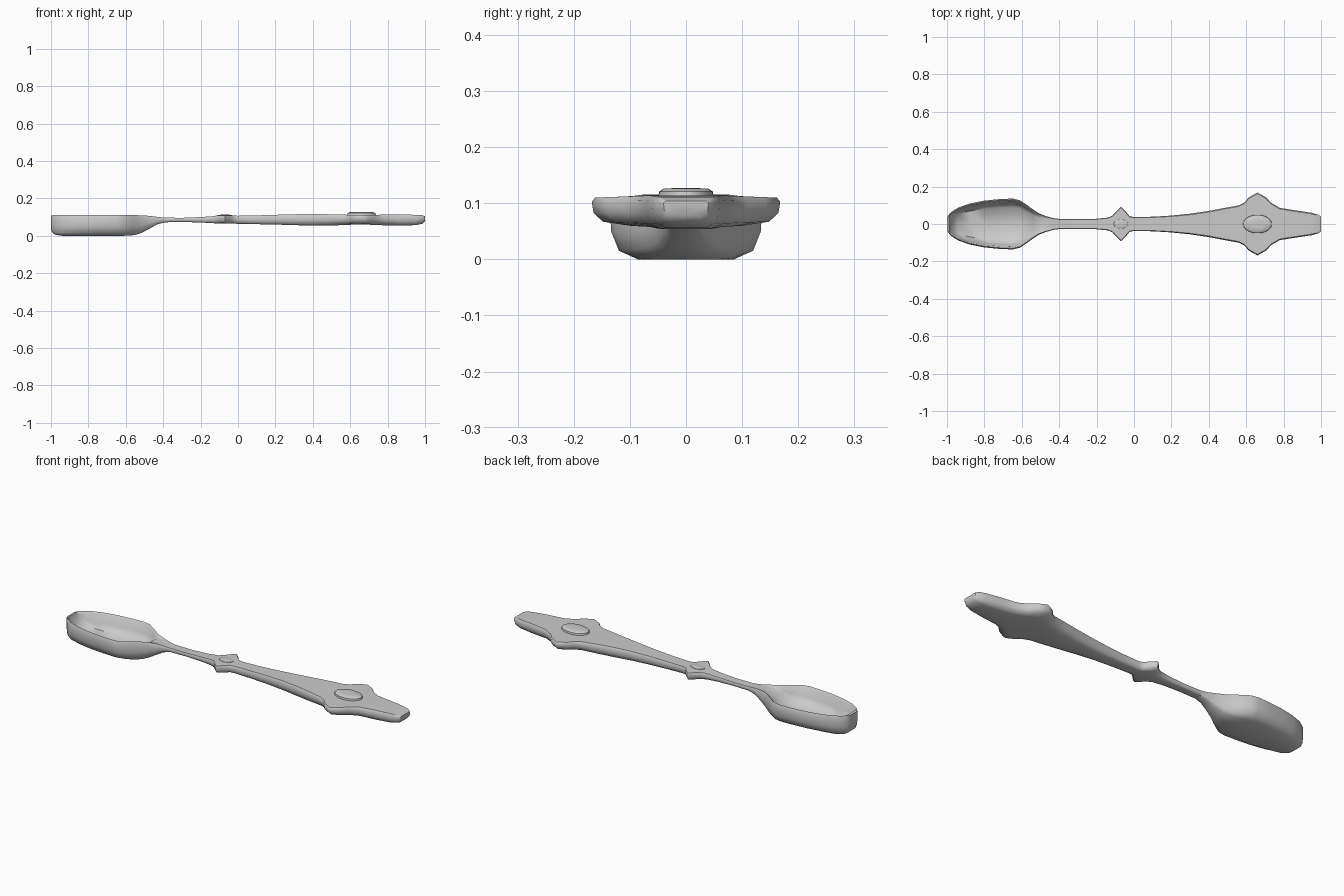
import bpy, bmesh, math


def finish(bm, name, angle=50):
    bmesh.ops.recalc_face_normals(bm, faces=bm.faces)
    me = bpy.data.meshes.new(name)
    bm.to_mesh(me)
    bm.free()
    ob = bpy.data.objects.new(name, me)
    bpy.context.collection.objects.link(ob)
    bpy.ops.object.select_all(action='DESELECT')
    ob.select_set(True)
    bpy.context.view_layer.objects.active = ob
    bpy.ops.object.shade_smooth_by_angle(angle=math.radians(angle))
    return ob


def section(w, top, bot, floor, flat):
    # half cross-section from bottom centre to top centre, then mirrored
    h = top - bot
    rim = max(w - 0.014, w * 0.85)
    half = [(0, bot), (w * flat, bot), (w * 0.88, bot + h * 0.14),
            (w * 0.98, bot + h * 0.45), (w, top - h * 0.15),
            (w - min(0.006, w * 0.1), top), (rim, top - (top - floor) * 0.08),
            (rim * 0.92, floor + (top - floor) * 0.4),
            (rim * 0.72, floor + (top - floor) * 0.06), (0, floor)]
    return half + [(-y, z) for y, z in half[-2:0:-1]]


def loft(name, stations, flat, cap_start, cap_end):
    bm = bmesh.new()
    rings = []
    for x, w, top, bot, *floor in stations:
        pts = section(w, top, bot, floor[0] if floor else top, flat)
        rings.append([bm.verts.new((x, y, z)) for y, z in pts])
    for a, b in zip(rings, rings[1:]):
        n = len(a)
        for i in range(n):
            j = (i + 1) % n
            bm.faces.new((a[i], a[j], b[j], b[i]))
    if cap_start:
        bm.faces.new(rings[0])
    if cap_end:
        bm.faces.new(rings[-1])
    return finish(bm, name)


# bowl: x, half width, rim height, underside, inner floor
bowl = [
    (-1.0, 0.035, 0.107, 0.03, 0.107), (-0.988, 0.052, 0.11, 0.012, 0.109),
    (-0.975, 0.066, 0.11, 0.005, 0.07), (-0.94, 0.088, 0.11, 0.0, 0.035),
    (-0.88, 0.109, 0.11, 0.0, 0.024), (-0.80, 0.125, 0.11, 0.0, 0.02),
    (-0.72, 0.133, 0.11, 0.0, 0.02), (-0.65, 0.136, 0.11, 0.0, 0.022),
    (-0.61, 0.127, 0.11, 0.0, 0.028), (-0.57, 0.100, 0.11, 0.002, 0.045),
    (-0.54, 0.078, 0.11, 0.007, 0.07), (-0.51, 0.058, 0.109, 0.018, 0.095),
    (-0.47, 0.042, 0.106, 0.04, 0.104), (-0.43, 0.031, 0.101, 0.062, 0.101),
    (-0.39, 0.026, 0.097, 0.072, 0.097)]
loft("bowl", bowl, 0.63, True, False)

# handle: x, half width, top, underside
handle = [
    (-0.39, 0.026, 0.097, 0.072), (-0.30, 0.026, 0.096, 0.074),
    (-0.20, 0.028, 0.100, 0.071), (-0.14, 0.034, 0.104, 0.068),
    (-0.115, 0.045, 0.108, 0.066), (-0.095, 0.068, 0.109, 0.066),
    (-0.07, 0.093, 0.109, 0.066), (-0.045, 0.068, 0.109, 0.066),
    (-0.025, 0.043, 0.108, 0.065), (0.0, 0.037, 0.107, 0.064),
    (0.10, 0.039, 0.109, 0.062), (0.20, 0.045, 0.112, 0.060),
    (0.30, 0.055, 0.115, 0.057), (0.40, 0.070, 0.116, 0.054),
    (0.49, 0.087, 0.115, 0.055), (0.56, 0.100, 0.113, 0.057),
    (0.59, 0.115, 0.112, 0.058), (0.615, 0.143, 0.111, 0.060),
    (0.66, 0.168, 0.110, 0.060), (0.705, 0.143, 0.111, 0.059),
    (0.735, 0.112, 0.112, 0.058), (0.78, 0.086, 0.113, 0.056),
    (0.87, 0.072, 0.114, 0.054), (0.95, 0.060, 0.112, 0.057),
    (0.985, 0.050, 0.110, 0.064), (1.0, 0.040, 0.104, 0.078)]
loft("handle", handle, 0.6, False, True)


def boss(name, x, rx, ry, z0, z1, sides):
    # low domed ornament with a sloping rim
    bm = bmesh.new()
    rings = [[bm.verts.new((x + rx * s * math.cos(2 * math.pi * i / sides),
                            ry * s * math.sin(2 * math.pi * i / sides), z))
              for i in range(sides)]
             for s, z in ((1.0, z0), (0.96, z0 + (z1 - z0) * 0.7),
                          (0.8, z1 - 0.001), (0.4, z1))]
    for a, b in zip(rings, rings[1:]):
        for i in range(sides):
            j = (i + 1) % sides
            bm.faces.new((a[i], a[j], b[j], b[i]))
    bm.faces.new(rings[0])
    bm.faces.new(rings[-1])
    return finish(bm, name, 40)


boss("oval_medallion", 0.66, 0.078, 0.05, 0.106, 0.127, 28)
boss("small_stud", -0.07, 0.04, 0.025, 0.105, 0.113, 16)
